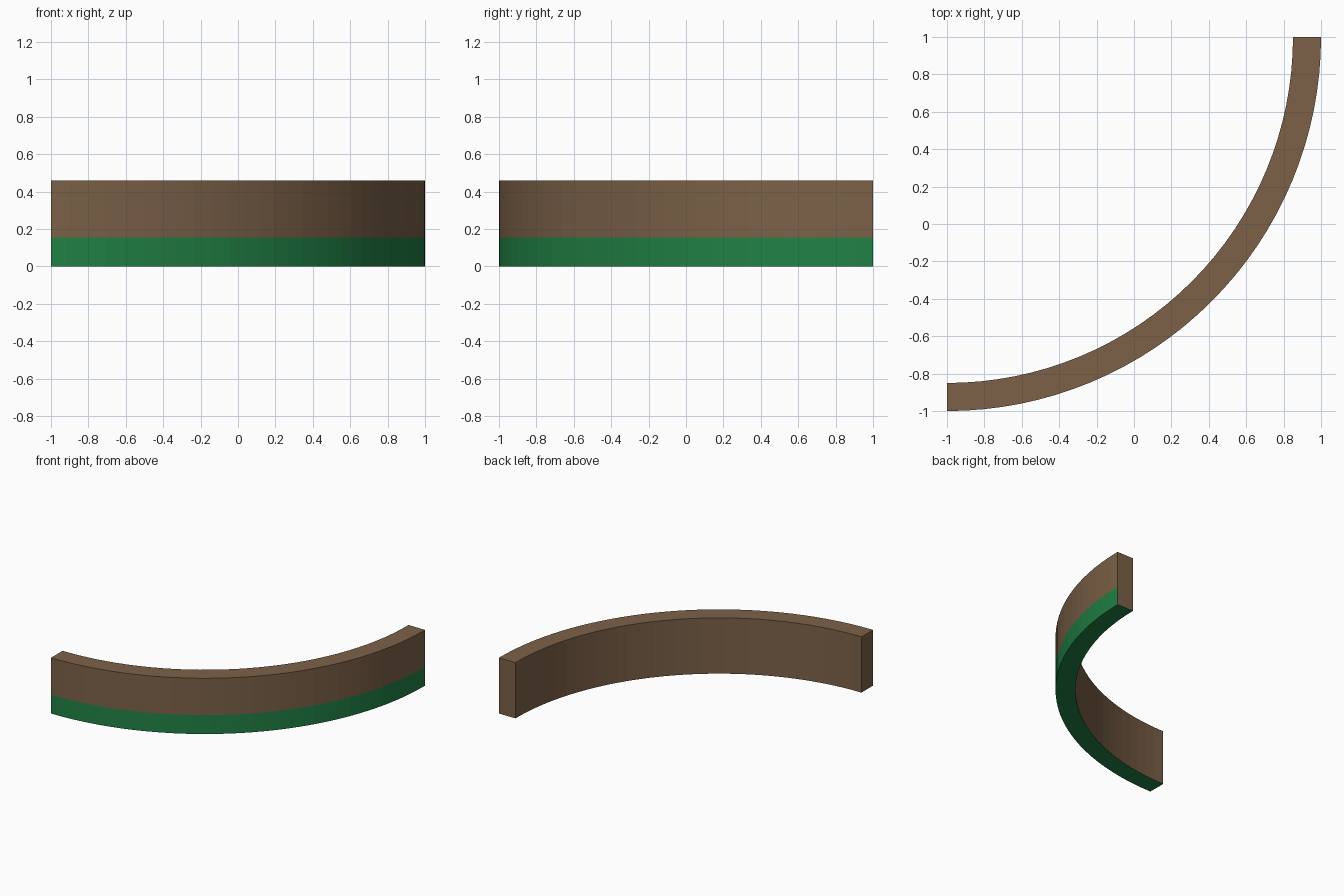
import bpy, bmesh, math

if "Cube" in bpy.data.objects:
    bpy.data.objects.remove(bpy.data.objects["Cube"])

SEGMENTS = 32
CX, CY = -1.0, 1.0           # centre of the quarter ring
R_IN, R_OUT = 1.85, 2.0
H_BAND, H_TOP = 0.155, 0.458


def material(name, color):
    m = bpy.data.materials.new(name)
    m.diffuse_color = color
    m.use_nodes = True
    m.node_tree.nodes["Principled BSDF"].inputs["Base Color"].default_value = m.diffuse_color
    return m


brown = material("brown_earth", (0.20, 0.12, 0.065, 1))
green = material("green_band", (0.015, 0.22, 0.06, 1))

# Curved wall: a five-point profile (outer side split at the band) swept 90 degrees
profile = [(R_IN, 0), (R_OUT, 0), (R_OUT, H_BAND), (R_OUT, H_TOP), (R_IN, H_TOP)]
bm = bmesh.new()
rings = []
for i in range(SEGMENTS + 1):
    a = -math.pi / 2 + math.pi / 2 * i / SEGMENTS
    rings.append([bm.verts.new((CX + r * math.cos(a), CY + r * math.sin(a), z))
                  for r, z in profile])

# Sides: the underside and lower outer strip are green, the rest brown
for a, b in zip(rings, rings[1:]):
    for k in range(5):
        n = (k + 1) % 5
        f = bm.faces.new((a[k], b[k], b[n], a[n]))
        f.material_index = 1 if k in (0, 1) else 0

# End caps
bm.faces.new(rings[0])
bm.faces.new(rings[-1][::-1])
bmesh.ops.recalc_face_normals(bm, faces=bm.faces)

mesh = bpy.data.meshes.new("curved_wall")
bm.to_mesh(mesh)
bm.free()
mesh.materials.append(brown)
mesh.materials.append(green)
wall = bpy.data.objects.new("curved_wall", mesh)
bpy.context.collection.objects.link(wall)
